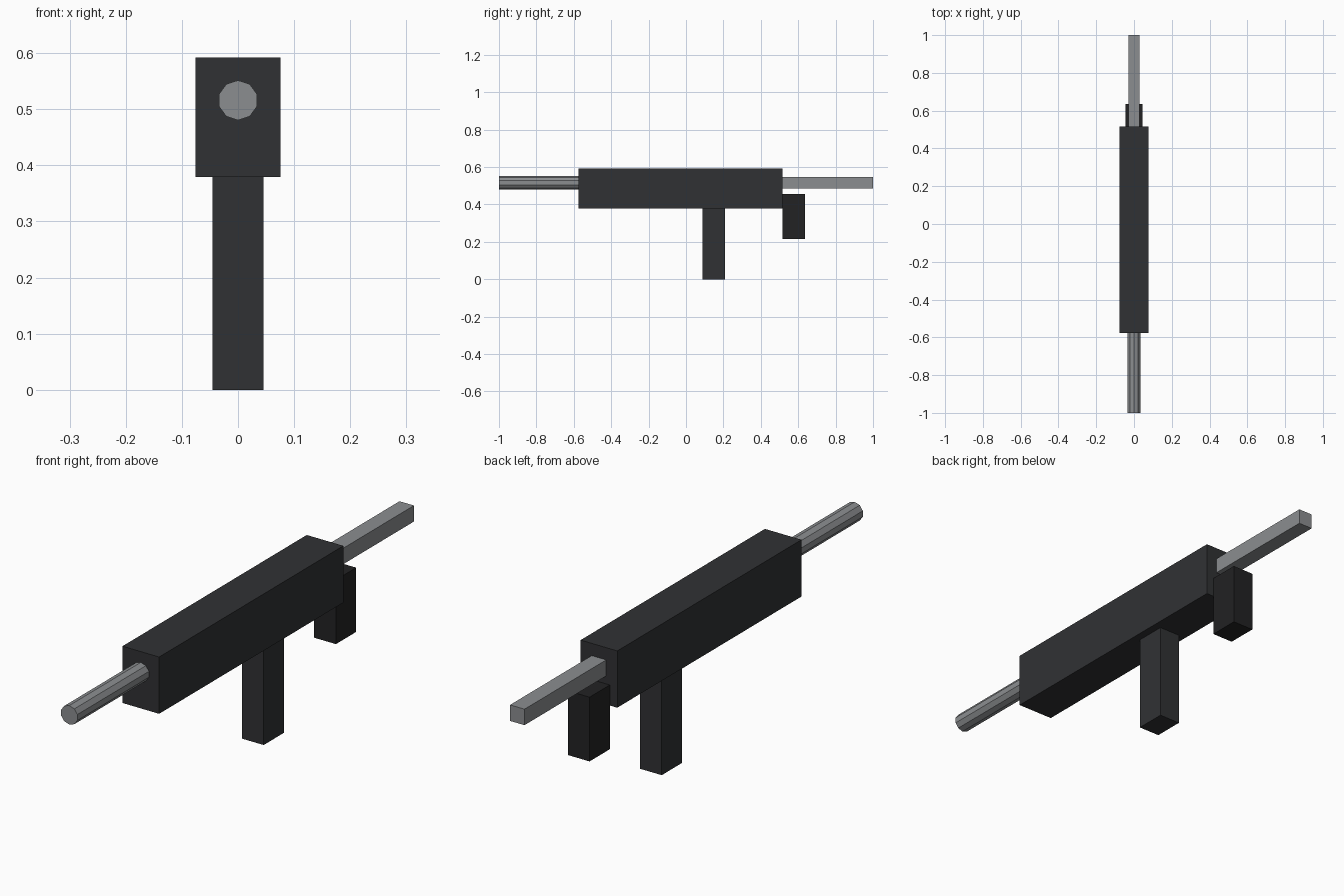
import bpy
import math

if "Cube" in bpy.data.objects:
    bpy.data.objects.remove(bpy.data.objects["Cube"])


def material(name, color):
    m = bpy.data.materials.new(name)
    m.diffuse_color = (*color, 1)
    m.use_nodes = True
    m.node_tree.nodes["Principled BSDF"].inputs["Base Color"].default_value = m.diffuse_color
    return m


black = material("black_metal", (0.03, 0.031, 0.034))
dark = material("dark_grip", (0.016, 0.016, 0.017))
steel = material("steel", (0.26, 0.27, 0.28))


def box(name, width, y, z, mat):
    """Box centred on x = 0, spanning the given y and z ranges."""
    bpy.ops.mesh.primitive_cube_add(size=1, location=(0, sum(y) / 2, sum(z) / 2))
    ob = bpy.context.object
    ob.name = name
    ob.scale = (width, y[1] - y[0], z[1] - z[0])
    bpy.ops.object.transform_apply(location=False, rotation=False, scale=True)
    ob.data.materials.append(mat)
    return ob


# Main body, magazine, rear grip and stock bar
box("receiver", 0.152, (-0.576, 0.516), (0.379, 0.592), black)
box("magazine", 0.09, (0.088, 0.208), (0.0, 0.379), black)
box("rear_grip", 0.09, (0.516, 0.636), (0.215, 0.456), dark)
box("stock_bar", 0.06, (0.516, 1.0), (0.486, 0.546), steel)

# Ten-sided barrel with a corner at the top
y0, y1 = -1.0, -0.576
bpy.ops.mesh.primitive_cylinder_add(vertices=10, radius=0.0355, depth=y1 - y0,
                                    location=(0, (y0 + y1) / 2, 0.516),
                                    rotation=(math.pi / 2, 0, 0))
barrel = bpy.context.object
barrel.name = "barrel"
barrel.data.materials.append(steel)
